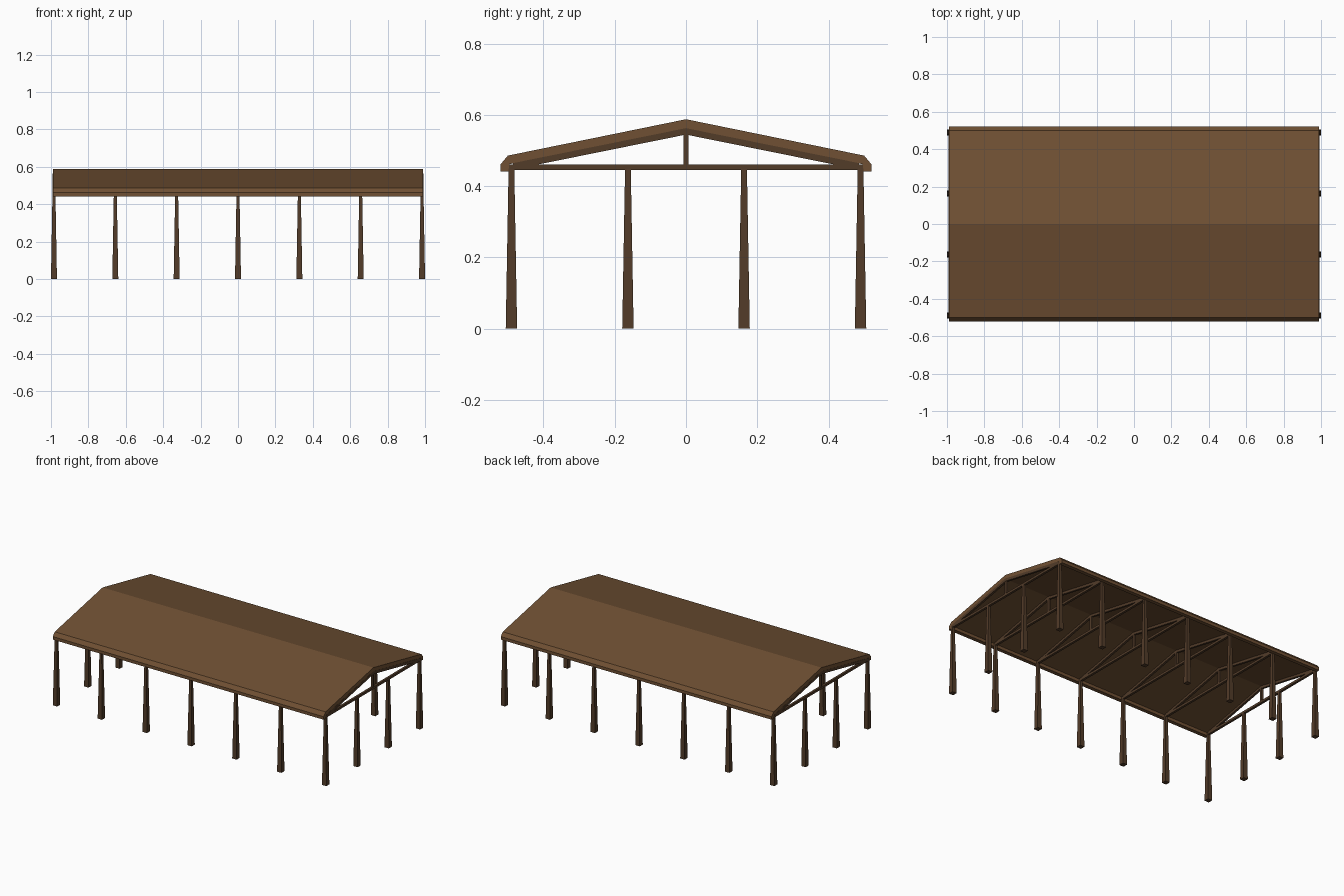
import bpy, bmesh

if "Cube" in bpy.data.objects:
    bpy.data.objects.remove(bpy.data.objects["Cube"])

def material(name, col):
    m = bpy.data.materials.new(name)
    m.diffuse_color = (*col, 1)
    m.use_nodes = True
    m.node_tree.nodes["Principled BSDF"].inputs["Base Color"].default_value = m.diffuse_color
    return m

ROOF = material("roof_brown", (0.16, 0.08, 0.033))
WOOD = material("dark_wood", (0.085, 0.045, 0.022))

def finish(name, bm, mat):
    bmesh.ops.recalc_face_normals(bm, faces=bm.faces)
    me = bpy.data.meshes.new(name)
    bm.to_mesh(me)
    bm.free()
    me.materials.append(mat)
    ob = bpy.data.objects.new(name, me)
    bpy.context.collection.objects.link(ob)
    return ob

def extrude_x(name, profile, x0, x1, mat):
    """Extrude a closed (y, z) profile along x."""
    bm = bmesh.new()
    a = [bm.verts.new((x0, y, z)) for y, z in profile]
    b = [bm.verts.new((x1, y, z)) for y, z in profile]
    n = len(profile)
    bm.faces.new(a)
    bm.faces.new(b[::-1])
    for i in range(n):
        j = (i + 1) % n
        bm.faces.new((a[i], b[i], b[j], a[j]))
    return finish(name, bm, mat)

def post(name, x, y):
    """Square post tapering towards the top."""
    bm = bmesh.new()
    bmesh.ops.create_cube(bm, size=1)
    for v in bm.verts:
        top = v.co.z > 0
        w = 0.016 if top else 0.032
        v.co = (x + v.co.x * w, y + v.co.y * w, 0.45 if top else 0)
    return finish(name, bm, WOOD)

# Gabled roof shell with turned-down eaves
outer = [(0.52, 0.442), (0.52, 0.462), (0.50, 0.486)]
inner = [(-0.495, 0.442), (-0.495, 0.462)]
profile = (outer + [(0, 0.588)] + [(-y, z) for y, z in outer[::-1]]
           + inner + [(0, 0.561)] + [(-y, z) for y, z in inner[::-1]])
extrude_x("roof", profile, -0.99, 0.99, ROOF)

# Seven frames: posts and trusses; the end frames have two extra posts
W = 0.0075
for i in range(7):
    x = -0.984 + i * 0.328
    rows = (-0.49, -0.163, 0.163, 0.49) if i in (0, 6) else (-0.49, 0.49)
    for k, y in enumerate(rows):
        post(f"post_{i}_{k}", x, y)
    extrude_x(f"tie_beam_{i}", [(-0.497, 0.446), (0.497, 0.446),
                                (0.497, 0.461), (-0.497, 0.461)], x - W, x + W, WOOD)
    extrude_x(f"king_post_{i}", [(-W, 0.455), (W, 0.455), (W, 0.553), (-W, 0.553)],
              x - W * 0.9, x + W * 0.9, WOOD)
    extrude_x(f"rafters_{i}", [(0, 0.545), (0.485, 0.447), (0.485, 0.465), (0, 0.563),
                               (-0.485, 0.465), (-0.485, 0.447)],
              x - W * 0.95, x + W * 0.95, WOOD)
